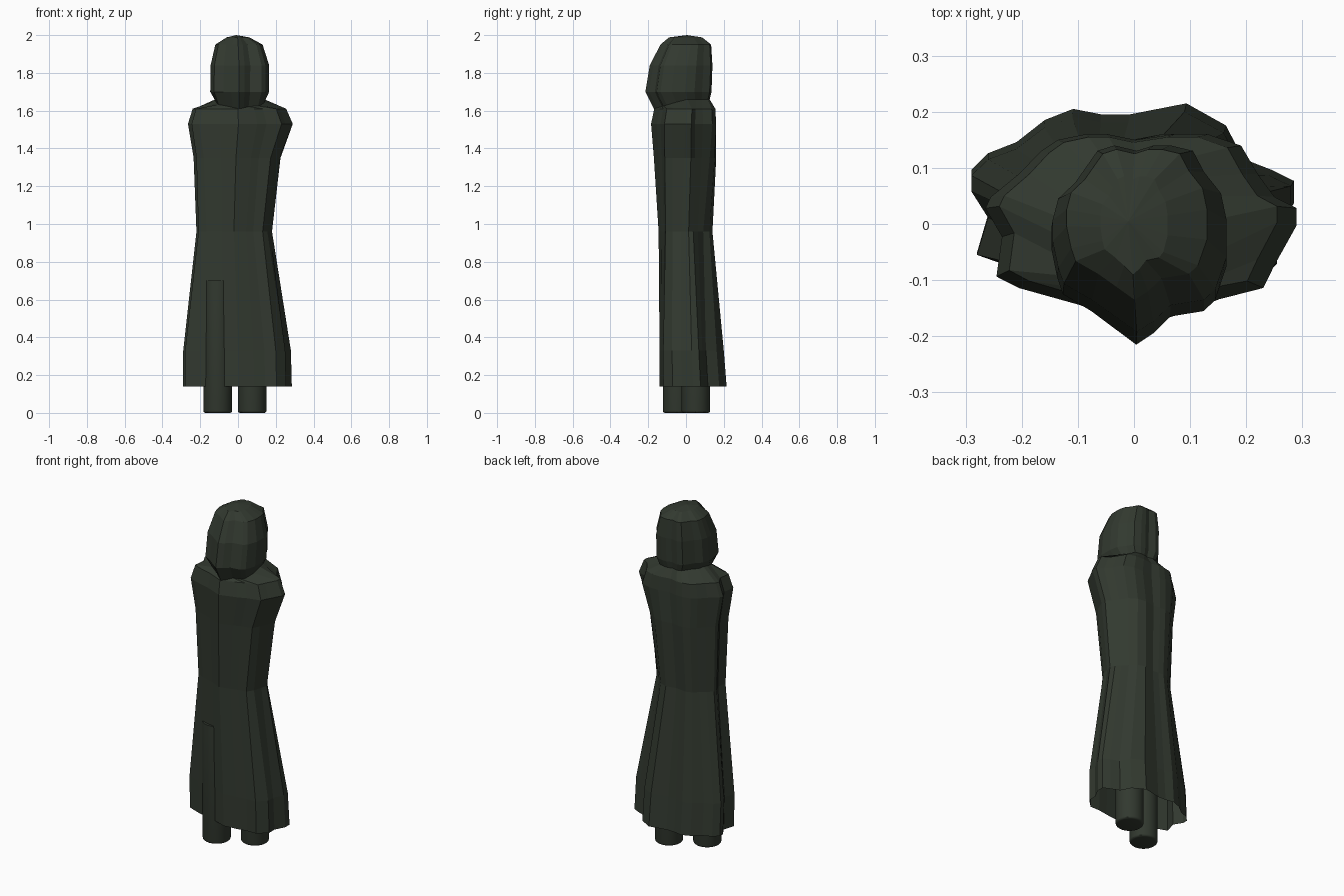
import bpy
import bmesh

default = bpy.data.objects.get("Cube")
if default:
    bpy.data.objects.remove(default, do_unlink=True)

# One dark green cloth colour for everything
cloth = bpy.data.materials.new("dark_green_cloth")
cloth.use_nodes = True
colour = (0.032, 0.041, 0.029, 1)
cloth.diffuse_color = colour
shader = next(n for n in cloth.node_tree.nodes if n.type == "BSDF_PRINCIPLED")
shader.inputs["Base Color"].default_value = colour
shader.inputs["Roughness"].default_value = 0.9

# Folded cross-sections in hundredths, from the middle of the back round past -x
HEM = [(-1, 20), (-6, 20), (-11, 21), (-16, 19), (-21, 15), (-26, 13),
       (-29, 10), (-29, 7), (-26, 2), (-28, -5), (-20, -8), (-8, -11),
       (0, -14), (8, -13), (14, -12), (20, -12), (25, -7), (25, -2),
       (28, 4), (28, 8), (24, 10), (19, 12), (16, 18), (9, 22)]
SHOULDER = [(0, 15), (-5, 16), (-9, 16), (-14, 15), (-17, 13), (-21, 9),
            (-26, 5), (-27, 3), (-24, -2), (-25, -9), (-21, -11), (-10, -14),
            (0, -18), (10, -15), (15, -13), (23, -11), (25, -7), (29, 0),
            (29, 3), (25, 5), (22, 9), (19, 14), (13, 16), (7, 16)]
HOOD = [(0, 13), (-4, 14), (-7, 13), (-9, 10), (-11, 7), (-14, 4),
        (-15, 0), (-15, -4), (-14, -9), (-13, -12), (-8, -15), (-4, -18),
        (0, -21), (3, -19), (6, -16), (12, -15), (14, -13), (16, -7),
        (16, 0), (15, 5), (12, 9), (10, 13), (6, 14), (3, 14)]


def blend(first, second, amount):
    """Mix two cross-sections point by point."""
    return [tuple(a + (b - a) * amount for a, b in zip(p, q))
            for p, q in zip(first, second)]


def ring(shape, left, right, front, back, z, front_drop=0):
    """Stretch a cross-section to the given extents at one height."""
    def stretch(values, low, high):
        start, span = min(values), max(values) - min(values)
        return [low + (v - start) / span * (high - low) for v in values]

    xs = stretch([p[0] for p in shape], left, right)
    ys = stretch([p[1] for p in shape], front, back)
    return [(x, y, z - front_drop * max(0, y / front))
            for x, y in zip(xs, ys)]


def skin(name, rings, apex=None):
    """Join a stack of rings into one flat-shaded sheet."""
    bm = bmesh.new()
    loops = [[bm.verts.new(p) for p in points] for points in rings]
    count = len(loops[0])
    for low, high in zip(loops, loops[1:]):
        for i in range(count):
            j = (i + 1) % count
            bm.faces.new((low[i], low[j], high[j], high[i]))
    if apex:
        tip = bm.verts.new(apex)
        for i in range(count):
            bm.faces.new((loops[-1][i], loops[-1][(i + 1) % count], tip))
    mesh = bpy.data.meshes.new(name)
    bm.to_mesh(mesh)
    bm.free()
    mesh.materials.append(cloth)
    obj = bpy.data.objects.new(name, mesh)
    bpy.context.collection.objects.link(obj)


neck = ring(HOOD, -0.12, 0.14, -0.17, 0.125, 1.66, 0.05)

# Long cloak, open at the hem and gathered at the neck
skin("cloak", [
    ring(HEM, -0.29, 0.285, -0.14, 0.215, 0.14),
    ring(HEM, -0.29, 0.28, -0.14, 0.2, 0.33),
    ring(blend(HEM, SHOULDER, 0.5), -0.22, 0.18, -0.145, 0.14, 0.96),
    ring(blend(HEM, SHOULDER, 0.8), -0.235, 0.225, -0.17, 0.16, 1.35),
    ring(SHOULDER, -0.265, 0.29, -0.185, 0.16, 1.53),
    ring(SHOULDER, -0.24, 0.255, -0.168, 0.155, 1.61),
    neck,
])

# Closed hood with a pointed front ridge
skin("hood", [
    neck,
    ring(HOOD, -0.147, 0.165, -0.215, 0.135, 1.7),
    ring(HOOD, -0.145, 0.165, -0.192, 0.14, 1.84),
    ring(HOOD, -0.12, 0.13, -0.135, 0.133, 1.95),
    ring(HOOD, -0.06, 0.06, -0.09, 0.085, 1.988),
], apex=(-0.01, 0.005, 2.0))

# Round legs with softened feet; the right one stands forward through the cloak
for name, x, y in (("right_leg", -0.107, -0.047), ("left_leg", 0.075, 0.052)):
    height = 0.7
    bpy.ops.mesh.primitive_cylinder_add(
        vertices=32, radius=0.076, depth=height, location=(x, y, height / 2))
    leg = bpy.context.object
    leg.name = name
    leg.data.materials.append(cloth)
    bm = bmesh.new()
    bm.from_mesh(leg.data)
    sole = [e for e in bm.edges if all(v.co.z < 0 for v in e.verts)]
    bmesh.ops.bevel(bm, geom=sole, offset=0.012, segments=3,
                    profile=0.5, affect="EDGES")
    bm.to_mesh(leg.data)
    bm.free()
    bpy.ops.object.shade_smooth_by_angle()
